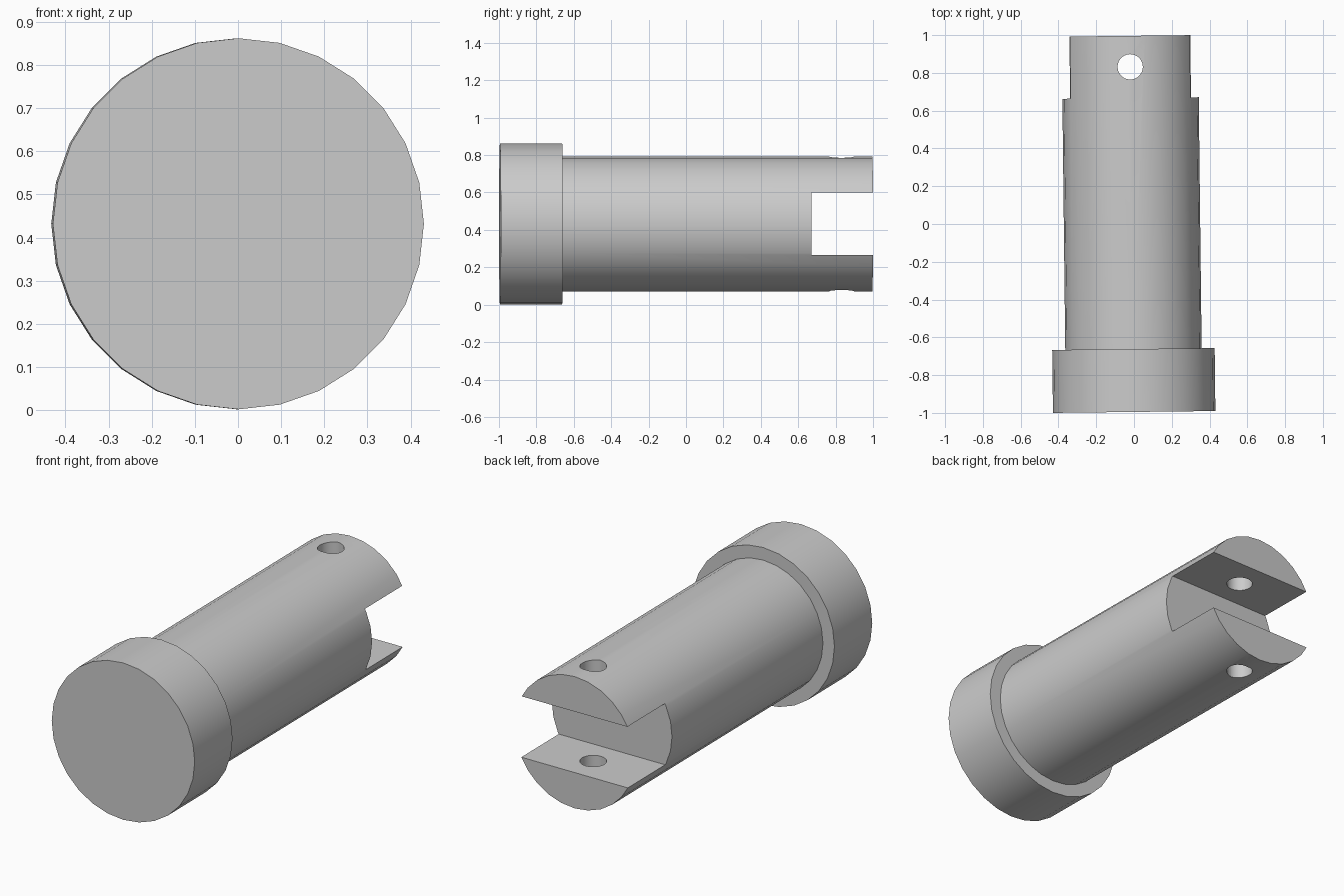
import bpy, bmesh, math
from mathutils import Matrix, Vector

cube = bpy.data.objects.get("Cube")
if cube:
    bpy.data.objects.remove(cube, do_unlink=True)

SIDES = 28
AXIS_Z = 0.432
TILT = 0.0115          # slight yaw of the whole pin
PLACE = Matrix.Translation((-0.0105, 0, AXIS_Z)) @ Matrix.Rotation(TILT, 4, 'Z')

grey = bpy.data.materials.new("plain grey")
grey.use_nodes = True
colour = (0.6, 0.6, 0.6, 1)
grey.diffuse_color = colour
grey.node_tree.nodes["Principled BSDF"].inputs["Base Color"].default_value = colour


def make_object(name, bm):
    bmesh.ops.recalc_face_normals(bm, faces=bm.faces)
    mesh = bpy.data.meshes.new(name)
    bm.to_mesh(mesh)
    bm.free()
    mesh.materials.append(grey)
    obj = bpy.data.objects.new(name, mesh)
    obj.matrix_world = PLACE
    bpy.context.collection.objects.link(obj)
    return obj


def turned(name, profile):
    """Solid of revolution about y from (radius, y) pairs, capped at both ends."""
    bm = bmesh.new()
    rings = []
    for r, y in profile:
        angles = [2 * math.pi * i / SIDES for i in range(SIDES)]
        rings.append([bm.verts.new((r * math.sin(a), y, r * math.cos(a))) for a in angles])
    for a, b in zip(rings, rings[1:]):
        for i in range(SIDES):
            j = (i + 1) % SIDES
            bm.faces.new((a[i], a[j], b[j], b[i]))
    bm.faces.new(rings[0])
    bm.faces.new(rings[-1])
    return make_object(name, bm)


# Headed pin: wide disc at the front, long shank behind it
pin = turned("clevis_pin", [(0.43, -0.995), (0.43, -0.662), (0.361, -0.662), (0.361, 0.996)])

# Cutter for the fork slot
bm = bmesh.new()
bmesh.ops.create_cube(bm, size=1)
bmesh.ops.scale(bm, vec=Vector((2, 0.6, 0.334)), verts=bm.verts)
bmesh.ops.translate(bm, vec=Vector((0, 0.667 + 0.3, 0.002)), verts=bm.verts)
slot = make_object("slot_cutter", bm)

# Cutter for the cross hole through both prongs
bm = bmesh.new()
bmesh.ops.create_cone(bm, cap_ends=True, segments=SIDES, radius1=0.067, radius2=0.067, depth=2)
bmesh.ops.translate(bm, vec=Vector((0, 0.832, 0)), verts=bm.verts)
hole = make_object("hole_cutter", bm)

bpy.context.view_layer.objects.active = pin
pin.select_set(True)
for cutter in (slot, hole):
    mod = pin.modifiers.new(cutter.name, 'BOOLEAN')
    mod.operation = 'DIFFERENCE'
    mod.solver = 'EXACT'
    mod.object = cutter
    bpy.ops.object.modifier_apply(modifier=mod.name)
    bpy.data.objects.remove(cutter, do_unlink=True)

bpy.ops.object.shade_smooth_by_angle(angle=math.radians(30))
